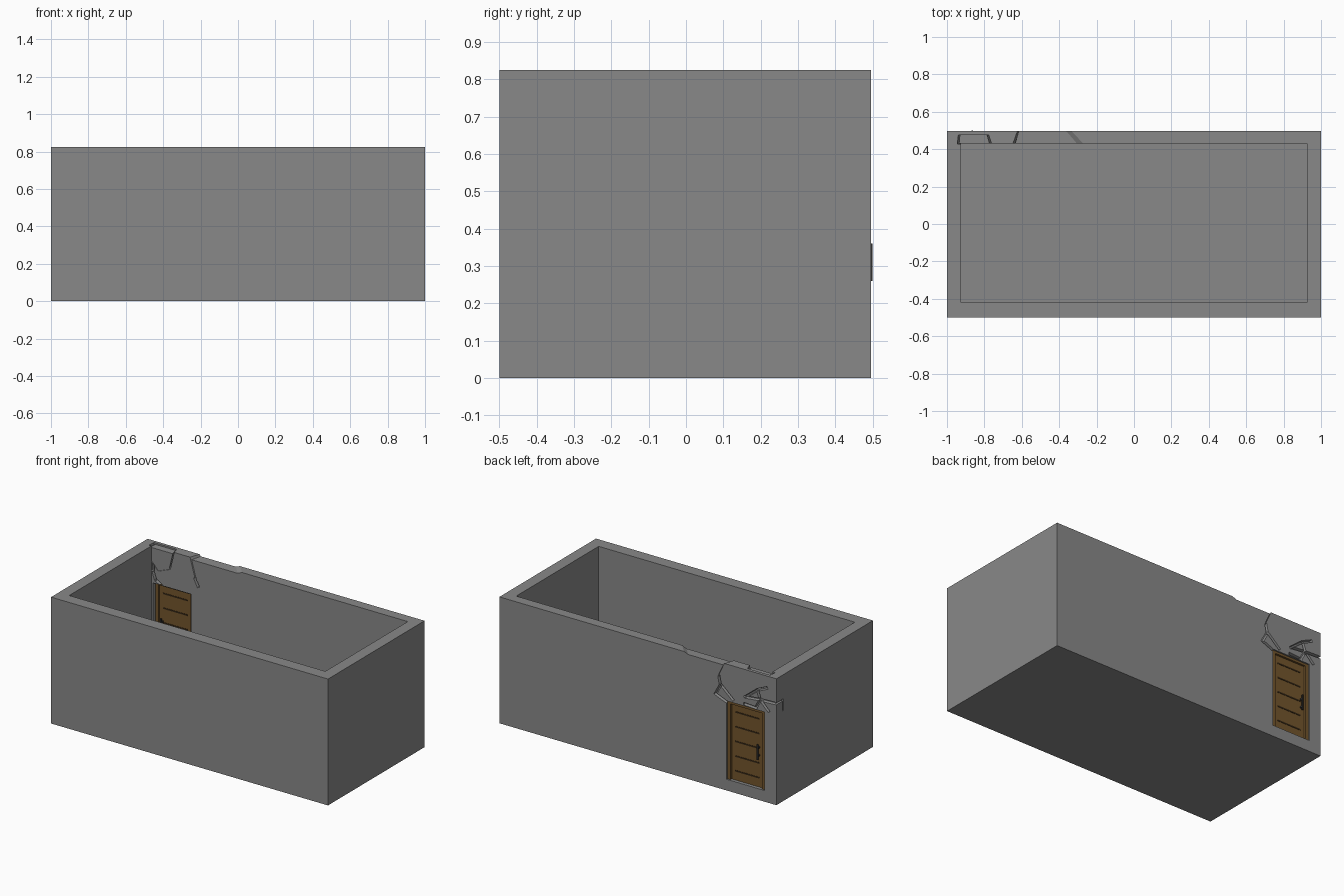
import bpy
import bmesh
from mathutils import Vector

if "Cube" in bpy.data.objects:
    bpy.data.objects.remove(bpy.data.objects["Cube"], do_unlink=True)


def make_material(name, rgb):
    mat = bpy.data.materials.new(name)
    mat.use_nodes = True
    colour = (*rgb, 1)
    mat.diffuse_color = colour
    mat.node_tree.nodes["Principled BSDF"].inputs["Base Color"].default_value = colour
    return mat


STONE = make_material("stone_grey", (0.25, 0.25, 0.25))
WOOD = make_material("door_brown", (0.17, 0.09, 0.025))
DARK_WOOD = make_material("groove_brown", (0.04, 0.022, 0.008))
METAL = make_material("handle_dark", (0.03, 0.03, 0.03))


def prism(name, near, near_y, far, far_y, mat):
    """Solid between two (x, z) outlines lying at two depths."""
    bm = bmesh.new()
    a = [bm.verts.new((x, near_y, z)) for x, z in near]
    b = [bm.verts.new((x, far_y, z)) for x, z in far]
    bm.faces.new(a)
    bm.faces.new(b)
    n = len(a)
    for i in range(n):
        j = (i + 1) % n
        bm.faces.new((a[i], a[j], b[j], b[i]))
    bmesh.ops.recalc_face_normals(bm, faces=bm.faces)
    mesh = bpy.data.meshes.new(name)
    bm.to_mesh(mesh)
    bm.free()
    mesh.materials.append(mat)
    obj = bpy.data.objects.new(name, mesh)
    bpy.context.collection.objects.link(obj)
    return obj


def box(name, x0, x1, y0, y1, z0, z1, mat):
    outline = [(x0, z0), (x1, z0), (x1, z1), (x0, z1)]
    return prism(name, outline, y0, outline, y1, mat)


def cut(target, cutter):
    cutter.hide_render = True
    mod = target.modifiers.new("cut", "BOOLEAN")
    mod.operation = "DIFFERENCE"
    mod.solver = "EXACT"
    mod.object = cutter
    bpy.context.view_layer.objects.active = target
    bpy.ops.object.modifier_apply(modifier=mod.name)
    bpy.data.objects.remove(cutter, do_unlink=True)


def shrink(outline, factor, drop):
    """Scale an outline about its middle and lower it a little."""
    mid = sum((Vector(p) for p in outline), Vector((0, 0))) / len(outline)
    return [tuple(mid + (Vector(p) - mid) * factor - Vector((0, drop))) for p in outline]


def crack(target, path, y_face, y_deep):
    """Tapered groove along a path of (x, z) points."""
    for p, q in zip(path, path[1:]):
        p, q = Vector(p), Vector(q)
        along = (q - p).normalized()
        side = Vector((-along.y, along.x))

        def strip(half):
            return [p + side * half - along * half, q + side * half + along * half,
                    q - side * half + along * half, p - side * half - along * half]
        cut(target, prism("crack_cutter", strip(0.009), y_face, strip(0.004), y_deep, STONE))


# Open-topped room with a door opening in the back wall
TOP = 0.825
FLOOR = 0.07
OUT_Y, IN_Y = 0.496, 0.43
walls = box("walls", -1, 1, -0.5, OUT_Y, 0, TOP, STONE)
cut(walls, box("room_cutter", -0.925, 0.925, -0.42, IN_Y, FLOOR, 1, STONE))
cut(walls, box("door_cutter", -0.915, -0.64, 0.4, 0.6, FLOOR + 0.003, 0.585, STONE))

# Broken pieces along the top of the back wall, resting slightly low in their gaps
OVER = TOP + 0.004
gap_in = [(-0.65, OVER), (-0.61, 0.685), (-0.26, OVER)]
gap_out = [(-0.625, OVER), (-0.58, 0.73), (-0.325, OVER)]
cut(walls, prism("gap_cutter", gap_in, IN_Y - 0.002, gap_out, OUT_Y + 0.002, STONE))
prism("large_fragment", shrink(gap_in, 0.9, 0.013), IN_Y,
      shrink(gap_out, 0.92, 0.013), OUT_Y, STONE)

chip_in = [(-0.945, OVER), (-0.76, OVER), (-0.79, 0.705), (-0.877, 0.67), (-0.935, 0.73)]
chip_out = [(-0.94, OVER), (-0.775, OVER), (-0.8, 0.73), (-0.875, 0.7), (-0.925, 0.74)]
cut(walls, prism("chip_cutter", chip_in, IN_Y - 0.002, chip_out, 0.475, STONE))
prism("small_fragment", shrink(chip_in, 0.88, 0.006), IN_Y,
      shrink(chip_out, 0.88, 0.006), 0.477, STONE)

# Cracks on the outer and inner faces of the back wall
outer_cracks = [
    [(-0.585, 0.73), (-0.596, 0.677), (-0.56, 0.61), (-0.635, 0.58)],
    [(-0.6, 0.68), (-0.685, 0.605)],
    [(-0.776, 0.647), (-0.884, 0.657), (-0.985, 0.661)],
    [(-0.776, 0.647), (-0.863, 0.716), (-0.928, 0.745)],
    [(-0.863, 0.716), (-0.884, 0.657), (-0.942, 0.6)],
    [(-0.884, 0.657), (-0.85, 0.595), (-0.77, 0.6)],
]
inner_cracks = [
    [(-0.91, 0.71), (-0.915, 0.66), (-0.895, 0.61), (-0.86, 0.59)],
    [(-0.61, 0.69), (-0.59, 0.65)],
]
for path in outer_cracks:
    crack(walls, path, OUT_Y + 0.002, 0.478)
for path in inner_cracks:
    crack(walls, path, IN_Y - 0.002, 0.455)

# Crack running around the corner onto the end wall
for z0, z1, y0, y1 in ((0.655, 0.667, 0.425, 0.5), (0.59, 0.667, 0.42, 0.432)):
    cut(walls, box("end_crack_cutter", -1.01, -0.985, y0, y1, z0, z1, STONE))

# Door frame and leaf
L, R, H = -0.913, -0.642, 0.583
BASE = FLOOR + 0.004
for name, x0, x1 in (("right_post", L, L + 0.022), ("left_post", R - 0.022, R)):
    box(name, x0, x1, 0.455, 0.489, BASE, H, WOOD)
box("lintel", L + 0.022, R - 0.022, 0.455, 0.489, H - 0.015, H, WOOD)
box("door_leaf", L + 0.022, R - 0.022, 0.462, 0.476, BASE, H - 0.015, WOOD)

# Dark plank lines and handles on both faces of the leaf
for face, out in ((0.476, 1), (0.462, -1)):
    for i in range(5):
        z = 0.13 + i * 0.096
        box("plank_line", -0.865, -0.69, face, face + out * 0.002, z, z + 0.009, DARK_WOOD)
    tip = face + out * 0.024
    box("handle_bar", -0.869, -0.86, tip - out * 0.007, tip, 0.26, 0.36, METAL)
    for z in (0.28, 0.332):
        box("handle_mount", -0.869, -0.86, face, tip - out * 0.007, z, z + 0.009, METAL)
